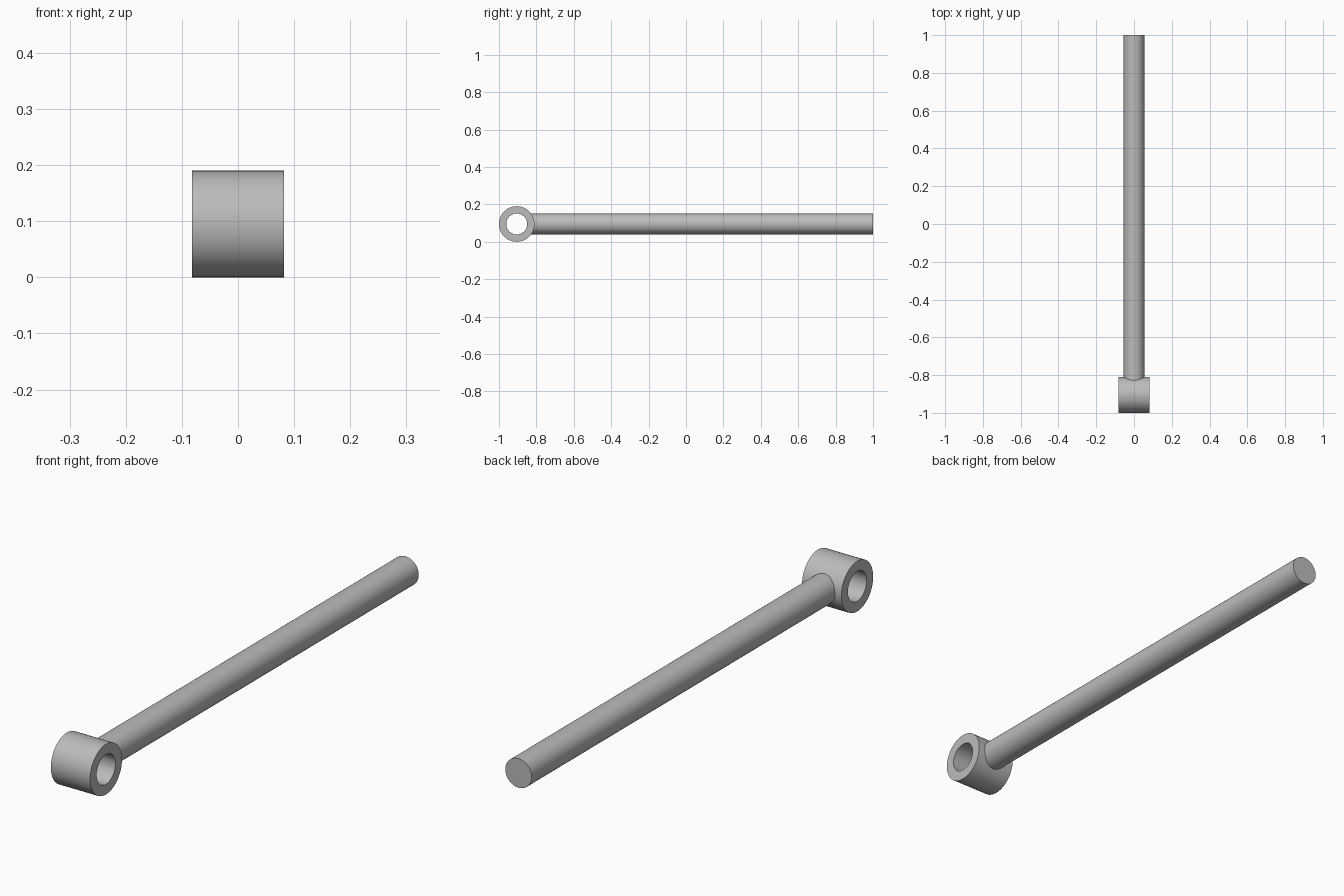
import bpy
import bmesh
import math
from mathutils import Vector

SEGMENTS = 96
EYE_RADIUS, HOLE_RADIUS, EYE_HALF_WIDTH = 0.095, 0.056, 0.082
ROD_RADIUS, ROD_START, ROD_END = 0.055, -0.84, 1.0
EYE_CENTRE = Vector((0, EYE_RADIUS - 1, EYE_RADIUS))

default_cube = bpy.data.objects.get("Cube")
if default_cube:
    bpy.data.objects.remove(default_cube, do_unlink=True)

steel = bpy.data.materials.new("steel_grey")
steel.use_nodes = True
steel.diffuse_color = (0.5, 0.5, 0.5, 1)
steel.node_tree.nodes["Principled BSDF"].inputs["Base Color"].default_value = (0.5, 0.5, 0.5, 1)


def lathe(name, profile, centre, axis):
    """Revolve a profile of (along axis, radius) points around the axis."""
    bm = bmesh.new()
    axis = Vector(axis)
    verts = [bm.verts.new(centre + axis * a + Vector((0, 0, r))) for a, r in profile]
    edges = [bm.edges.new(pair) for pair in zip(verts, verts[1:])]
    bmesh.ops.spin(bm, geom=verts + edges, cent=centre, axis=axis,
                   angle=math.tau, steps=SEGMENTS)
    bmesh.ops.remove_doubles(bm, verts=bm.verts, dist=1e-5)
    bmesh.ops.recalc_face_normals(bm, faces=bm.faces)
    mesh = bpy.data.meshes.new(name)
    bm.to_mesh(mesh)
    bm.free()
    mesh.materials.append(steel)
    obj = bpy.data.objects.new(name, mesh)
    bpy.context.collection.objects.link(obj)
    bpy.ops.object.select_all(action="DESELECT")
    obj.select_set(True)
    bpy.context.view_layer.objects.active = obj
    bpy.ops.object.shade_smooth_by_angle(angle=math.radians(30))
    return obj


# Eye: a short tube lying across the rod
w = EYE_HALF_WIDTH
lathe("rod_eye", [(-w, HOLE_RADIUS), (-w, EYE_RADIUS), (w, EYE_RADIUS),
                  (w, HOLE_RADIUS), (-w, HOLE_RADIUS)], EYE_CENTRE, (1, 0, 0))

# Rod: a solid bar set into the wall of the eye
lathe("rod", [(ROD_START, 0), (ROD_START, ROD_RADIUS), (ROD_END, ROD_RADIUS),
              (ROD_END, 0)], Vector((0, 0, EYE_RADIUS)), (0, 1, 0))
